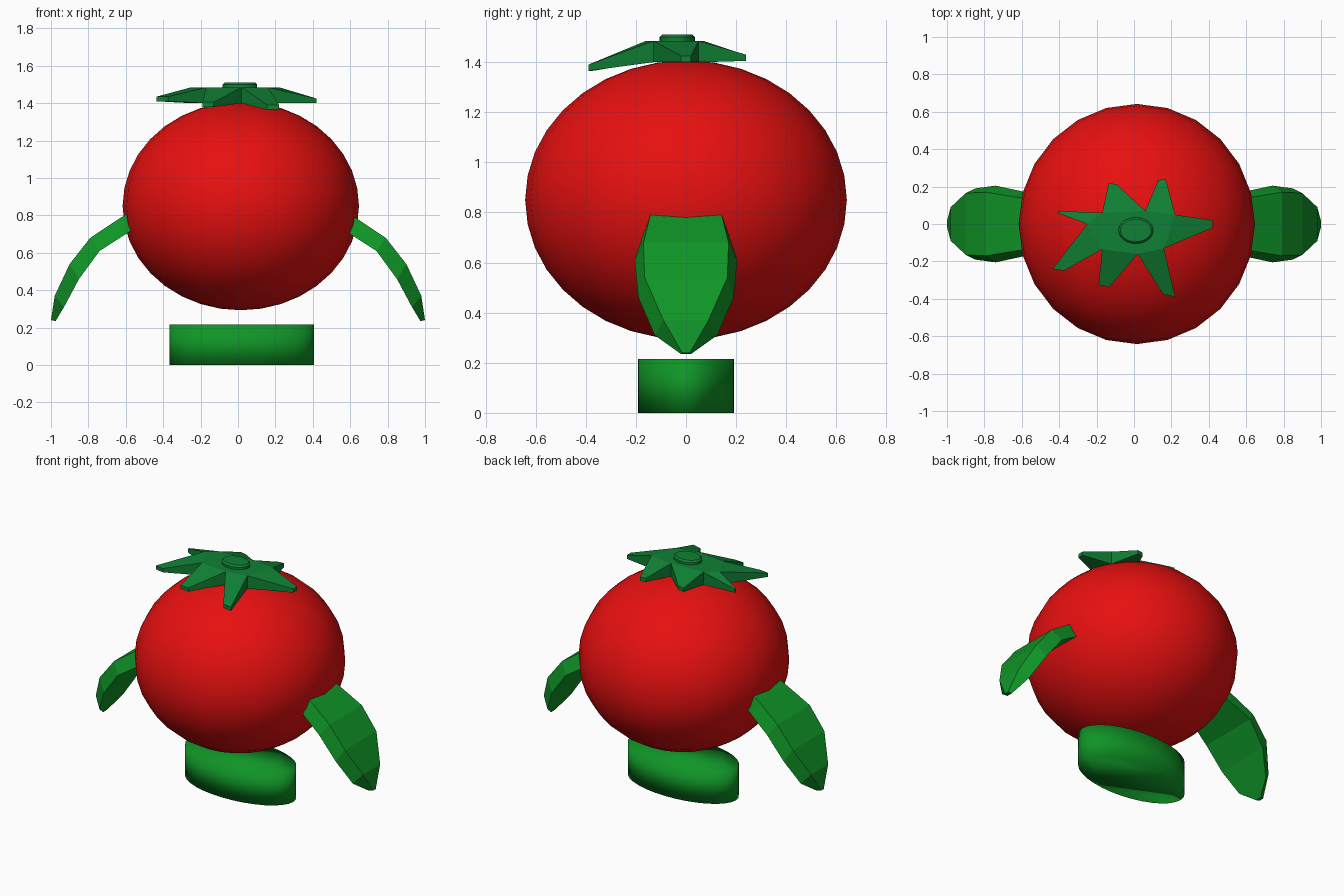
import bpy, bmesh
from math import radians

cube = bpy.data.objects.get("Cube")
if cube:
    bpy.data.objects.remove(cube, do_unlink=True)


def material(name, colour):
    m = bpy.data.materials.new(name)
    m.use_nodes = True
    m.diffuse_color = (*colour, 1)
    m.node_tree.nodes["Principled BSDF"].inputs["Base Color"].default_value = (*colour, 1)
    return m


RED = material("tomato red", (0.8, 0.005, 0.005))
LEAF = material("leaf green", (0.005, 0.3, 0.02))
CROWN = material("crown green", (0.005, 0.22, 0.035))


def build(name, bm, mat):
    bmesh.ops.recalc_face_normals(bm, faces=bm.faces)
    mesh = bpy.data.meshes.new(name)
    bm.to_mesh(mesh)
    bm.free()
    mesh.materials.append(mat)
    ob = bpy.data.objects.new(name, mesh)
    bpy.context.collection.objects.link(ob)
    return ob


def smooth(ob):
    for p in ob.data.polygons:
        p.use_smooth = True


def oval_disc(name, centre, size, mat):
    bm = bmesh.new()
    bmesh.ops.create_cone(bm, cap_ends=True, segments=32, radius1=0.5, radius2=0.5, depth=1)
    bmesh.ops.scale(bm, vec=size, verts=bm.verts)
    bmesh.ops.translate(bm, vec=centre, verts=bm.verts)
    return build(name, bm, mat)


# Round body
bm = bmesh.new()
bmesh.ops.create_uvsphere(bm, u_segments=24, v_segments=18, radius=1)
bmesh.ops.scale(bm, vec=(0.632, 0.642, 0.557), verts=bm.verts)
bmesh.ops.translate(bm, vec=(0.015, 0, 0.85), verts=bm.verts)
smooth(build("body", bm, RED))

# Oval foot base
smooth(oval_disc("foot_base", (0.02, 0, 0.108), (0.77, 0.385, 0.215), LEAF))

# Leaf arms: outer x, z, half width, then inner x, z, half width
SECTIONS = [
    (0.54, 0.84, 0.13, 0.50, 0.76, 0.15),
    (0.64, 0.78, 0.145, 0.60, 0.70, 0.175),
    (0.79, 0.68, 0.17, 0.74, 0.61, 0.205),
    (0.90, 0.54, 0.165, 0.85, 0.46, 0.19),
    (0.98, 0.37, 0.09, 0.93, 0.31, 0.125),
    (1.00, 0.24, 0.015, 0.975, 0.235, 0.02),
]


def leaf_arm(name, side):
    bm = bmesh.new()
    rings = []
    for ox, oz, ow, ix, iz, iw in SECTIONS:
        points = [(ox, -ow, oz), (ox, ow, oz), (ix, iw, iz), (ix, -iw, iz)]
        rings.append([bm.verts.new((side * x, y, z)) for x, y, z in points])
    for a, b in zip(rings, rings[1:]):
        for i in range(4):
            j = (i + 1) % 4
            bm.faces.new((a[i], a[j], b[j], b[i]))
    bm.faces.new(rings[0])
    bm.faces.new(rings[-1])
    build(name, bm, LEAF)


leaf_arm("left_leaf_arm", 1)
leaf_arm("right_leaf_arm", -1)

# Star crown: valleys between the leaves, and the blunt tip following each valley
VALLEYS = [(0.16, -0.13), (0.22, 0.05), (0.06, 0.07), (-0.17, 0.06),
           (-0.25, 0.0), (-0.17, -0.135), (0.02, -0.16)]
TIPS = [((0.42, -0.02), (0.42, 0.02), 1.425), ((0.17, 0.24), (0.13, 0.235), 1.43),
        ((-0.09, 0.21), (-0.135, 0.22), 1.43), ((-0.405, 0.07), (-0.41, 0.06), 1.44),
        ((-0.435, -0.24), (-0.375, -0.25), 1.435), ((-0.19, -0.33), (-0.13, -0.335), 1.405),
        ((0.155, -0.375), (0.22, -0.39), 1.39)]
bm = bmesh.new()
top = [bm.verts.new((x, y, 1.485)) for x, y in VALLEYS]
low = [bm.verts.new((x, y, 1.4)) for x, y in VALLEYS]
bm.faces.new(top)
bm.faces.new(low)
for i, (p, q, z) in enumerate(TIPS):
    j = (i + 1) % len(TIPS)
    a, b, c, d = [bm.verts.new((*s, h)) for h in (z, z - 0.025) for s in (p, q)]
    for face in ((top[i], a, b, top[j]), (low[i], c, d, low[j]), (a, b, d, c),
                 (top[i], a, c, low[i]), (top[j], b, d, low[j])):
        bm.faces.new(face)
build("leaf_crown", bm, CROWN)

# Stem button with a softened rim
stem = oval_disc("stem_button", (0.01, -0.035, 1.485), (0.185, 0.14, 0.05), CROWN)
bevel = stem.modifiers.new("rim", "BEVEL")
bevel.width = 0.01
bevel.segments = 1
bevel.limit_method = "ANGLE"
bevel.angle_limit = radians(40)
